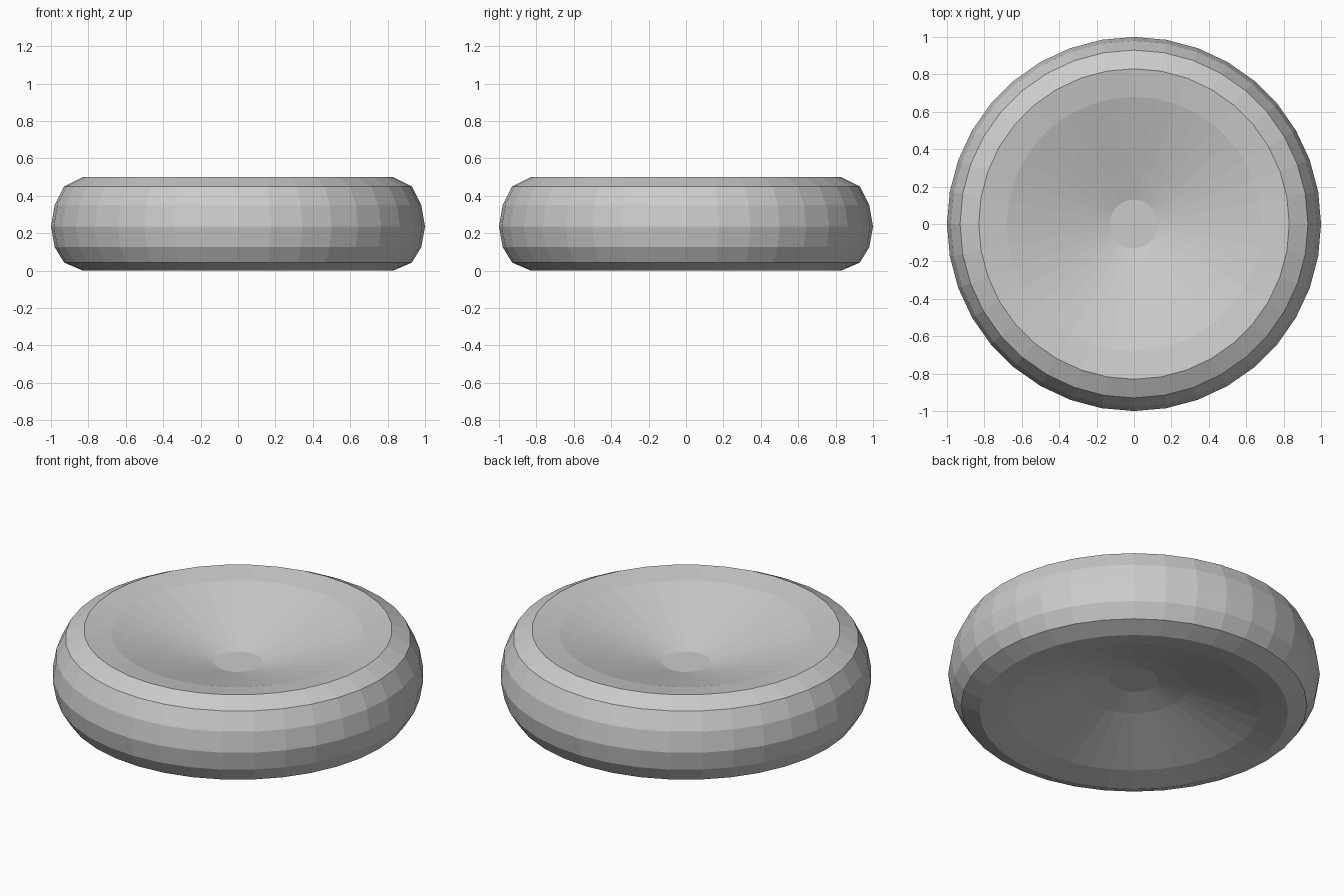
import bpy
import bmesh
from math import cos, sin, pi

cube = bpy.data.objects.get("Cube")
if cube:
    bpy.data.objects.remove(cube, do_unlink=True)

SIDES = 36

# Light grey material
grey = bpy.data.materials.new("light_grey")
grey.use_nodes = True
colour = (0.6, 0.6, 0.6, 1)
grey.diffuse_color = colour
grey.node_tree.nodes["Principled BSDF"].inputs["Base Color"].default_value = colour

# Half cross-section (radius, height): lower dish, rounded rim, upper dish
profile = [
    (0.13, 0.20), (0.29, 0.16), (0.68, 0.03), (0.83, 0.0),
    (0.93, 0.043), (0.98, 0.125), (1.0, 0.235), (0.98, 0.35), (0.93, 0.45),
    (0.83, 0.5), (0.68, 0.477), (0.29, 0.357), (0.13, 0.31),
]

# Spin the cross-section into a faceted ring and cap both dish centres
bm = bmesh.new()
angles = [2 * pi * i / SIDES for i in range(SIDES)]
rings = [[bm.verts.new((r * cos(a), r * sin(a), z)) for a in angles]
         for r, z in profile]
for low, high in zip(rings, rings[1:]):
    for i in range(SIDES):
        j = (i + 1) % SIDES
        bm.faces.new((low[i], low[j], high[j], high[i]))
bm.faces.new(rings[0][::-1])
bm.faces.new(rings[-1])

mesh = bpy.data.meshes.new("dished_wheel")
bm.to_mesh(mesh)
bm.free()
mesh.materials.append(grey)
wheel = bpy.data.objects.new("dished_wheel", mesh)
bpy.context.collection.objects.link(wheel)
